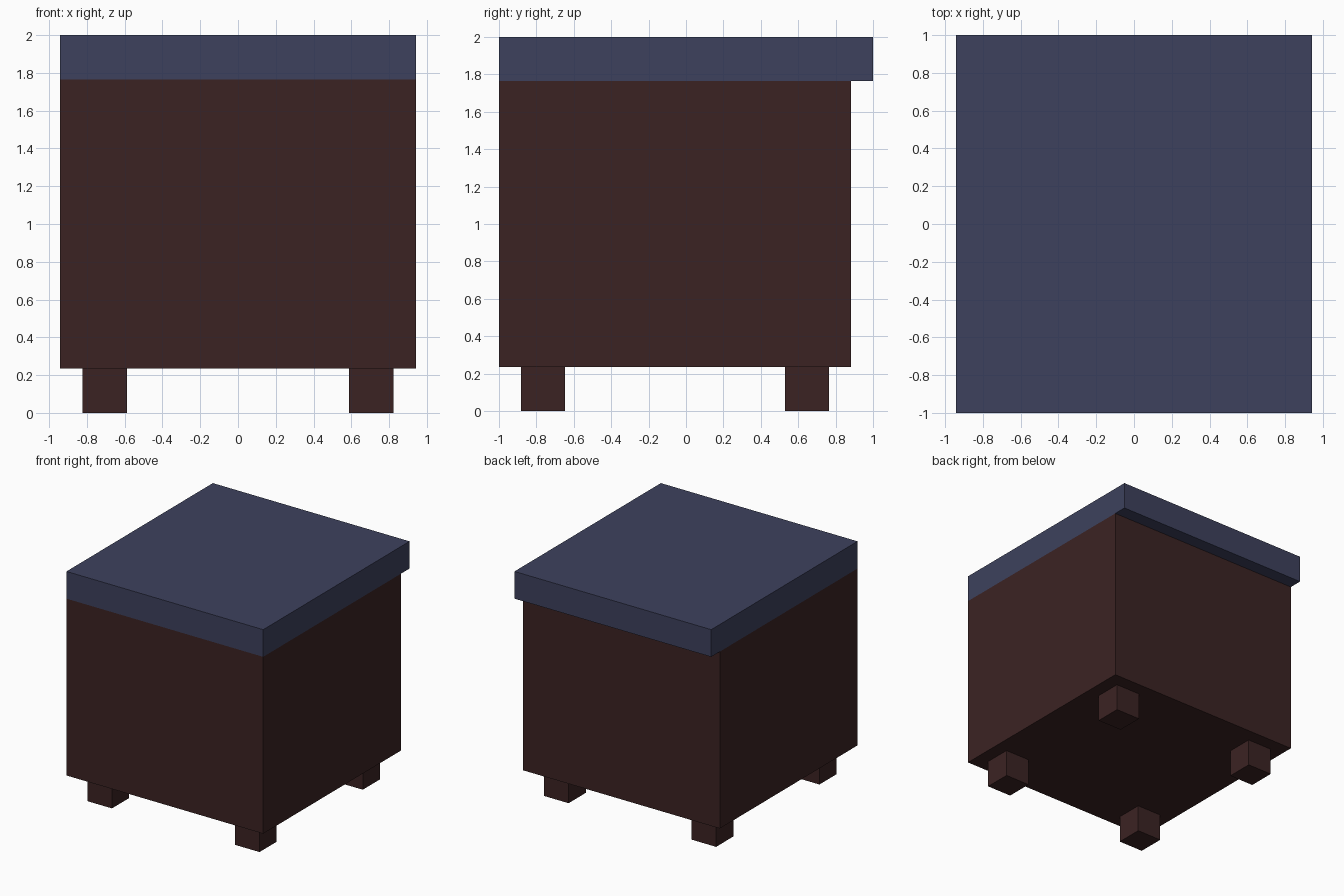
import bpy

if "Cube" in bpy.data.objects:
    bpy.data.objects.remove(bpy.data.objects["Cube"])

U = 2 / 17  # grid unit: the lid is 17 units deep


def material(name, rgb):
    mat = bpy.data.materials.new(name)
    mat.diffuse_color = (*rgb, 1)
    mat.use_nodes = True
    mat.node_tree.nodes["Principled BSDF"].inputs["Base Color"].default_value = mat.diffuse_color
    return mat


def box(name, lo, hi, mat):
    """Box between two corners, given in grid units."""
    bpy.ops.mesh.primitive_cube_add(size=1)
    ob = bpy.context.object
    ob.name = name
    ob.location = [(a + b) / 2 * U for a, b in zip(lo, hi)]
    ob.scale = [(b - a) * U for a, b in zip(lo, hi)]
    bpy.ops.object.transform_apply(location=True, rotation=False, scale=True)
    ob.data.materials.append(mat)
    return ob


wood = material("dark brown wood", (0.044, 0.0165, 0.0165))
cushion = material("slate blue", (0.047, 0.053, 0.110))

# Lid overhangs the body by one unit at the back
box("lid", (-8, -8.5, 15), (8, 8.5, 17), cushion)
box("body", (-8, -8.5, 2), (8, 7.5, 15), wood)

# Four square feet
for side, x in (("left", -7), ("right", 5)):
    for end, y in (("front", -7.5), ("back", 4.5)):
        box(f"{end}_{side}_foot", (x, y, 0), (x + 2, y + 2, 2), wood)
